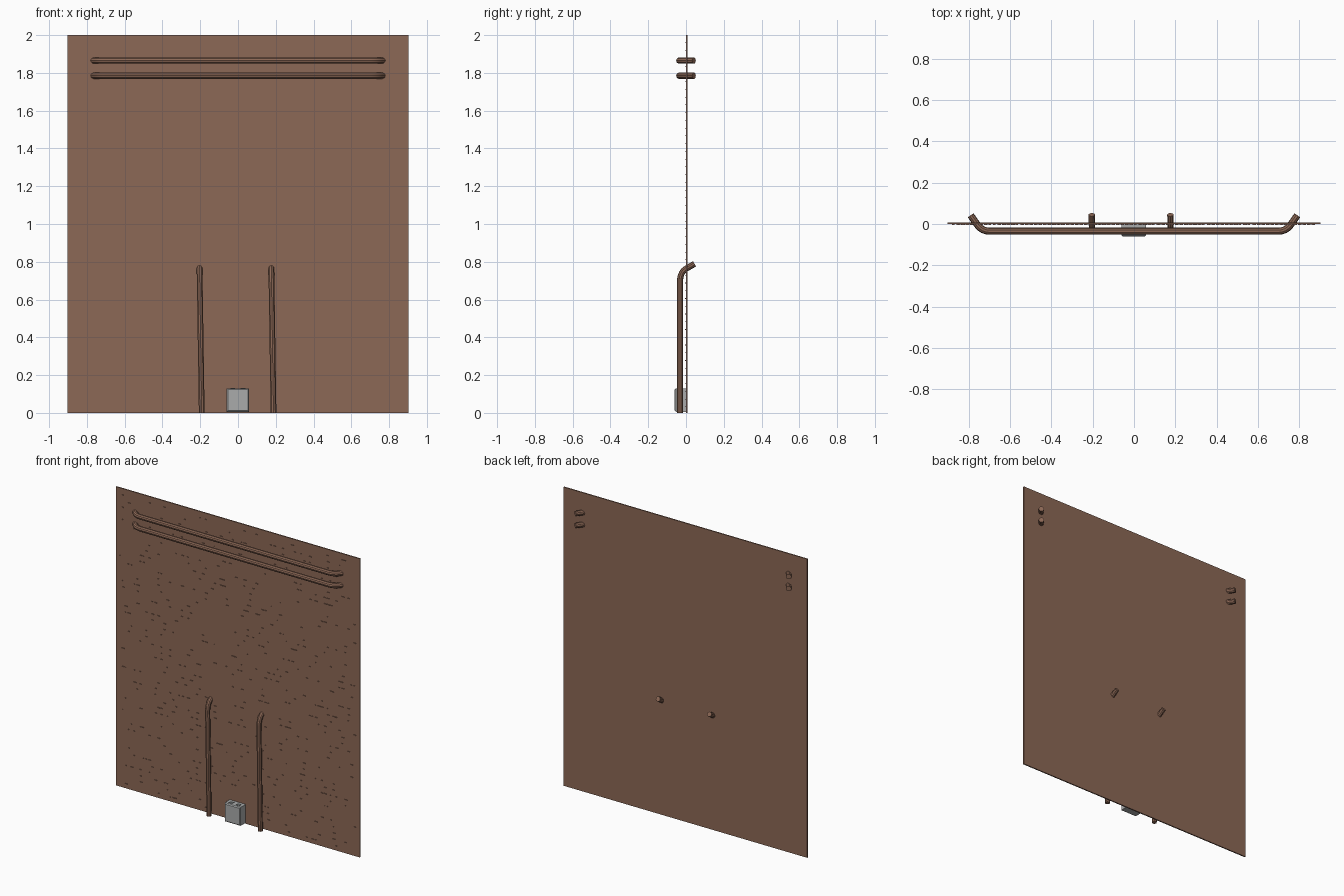
import bpy, bmesh, random
from mathutils import Matrix, Vector

if "Cube" in bpy.data.objects:
    bpy.data.objects.remove(bpy.data.objects["Cube"])

random.seed(4)

def mat(name, c):
    m = bpy.data.materials.new(name)
    m.diffuse_color = (*c, 1)
    m.use_nodes = True
    m.node_tree.nodes["Principled BSDF"].inputs["Base Color"].default_value = m.diffuse_color
    return m

BROWN = mat("brick brown", (0.262, 0.138, 0.092))
GREY = mat("metal grey", (0.40, 0.41, 0.41))
DARK = mat("dark grey", (0.12, 0.13, 0.13))

def finish(bm, name, *mats):
    me = bpy.data.meshes.new(name)
    bm.to_mesh(me)
    bm.free()
    ob = bpy.data.objects.new(name, me)
    for m in mats:
        me.materials.append(m)
    bpy.context.collection.objects.link(ob)
    return ob

def add_box(bm, x0, x1, y0, y1, z0, z1):
    m = Matrix.Translation(((x0 + x1) / 2, (y0 + y1) / 2, (z0 + z1) / 2)) @ \
        Matrix.Diagonal((x1 - x0, y1 - y0, z1 - z0, 1))
    return bmesh.ops.create_cube(bm, size=1, matrix=m)["verts"]

# thin wall panel
bm = bmesh.new()
add_box(bm, -0.903, 0.903, -0.001, 0.007, 0, 2)
finish(bm, "wall_panel", BROWN)

# tiny raised mortar chips along the brick courses of the front
bm = bmesh.new()
for row in range(48):
    z = 0.03 + row * 0.041
    for k in range(12):
        x = round(random.uniform(-0.87, 0.86) / 0.022) * 0.022
        w = random.choice((0.008, 0.012, 0.018))
        add_box(bm, x, x + w, -0.006, 0, z, z + 0.003)
finish(bm, "mortar_chips", BROWN)

# round pipes along a bent path
def pipe(name, pts, r):
    cu = bpy.data.curves.new(name, "CURVE")
    cu.dimensions = "3D"
    cu.bevel_depth = r
    cu.bevel_resolution = 3
    cu.use_fill_caps = True
    sp = cu.splines.new("POLY")
    sp.points.add(len(pts) - 1)
    for p, co in zip(sp.points, pts):
        p.co = (*co, 1)
    ob = bpy.data.objects.new(name, cu)
    bpy.context.collection.objects.link(ob)
    bpy.ops.object.select_all(action="DESELECT")
    ob.select_set(True)
    bpy.context.view_layer.objects.active = ob
    bpy.ops.object.convert(target="MESH")
    ob = bpy.context.view_layer.objects.active
    ob.data.materials.clear()
    ob.data.materials.append(BROWN)
    bpy.ops.object.shade_smooth_by_angle()

# two horizontal pipes whose ends pass back through the wall
half = [(0.79, 0.042), (0.756, -0.006), (0.745, -0.018), (0.73, -0.028), (0.715, -0.033), (0.70, -0.035)]
for i, z in enumerate((1.785, 1.865)):
    path = [(-x, y, z) for x, y in half] + [(x, y, z) for x, y in reversed(half)]
    pipe(f"horizontal_pipe_{i + 1}", path, 0.017)

# two upright pipes bending back into the wall
bend = [(-0.032, 0.0), (-0.032, 0.70), (-0.029, 0.722), (-0.022, 0.74),
        (-0.012, 0.754), (0.0, 0.763), (0.045, 0.789)]
for i, x in enumerate((-0.192, 0.188)):
    pipe(f"upright_pipe_{i + 1}", [(x - 0.012 * z / 0.79, y, z) for y, z in bend], 0.016)

# junction box with bevelled front edges
bm = bmesh.new()
add_box(bm, -0.06, 0.058, -0.06, 0, 0.006, 0.13)
edges = [e for e in bm.edges if all(v.co.y < -0.05 for v in e.verts)]
bmesh.ops.bevel(bm, geom=edges, offset=0.006, segments=1, affect="EDGES")
finish(bm, "junction_box", GREY)

# two small sockets on the box top
bm = bmesh.new()
for x in (-0.028, 0.026):
    add_box(bm, x - 0.013, x + 0.013, -0.042, -0.018, 0.128, 0.132)
finish(bm, "box_sockets", DARK)
